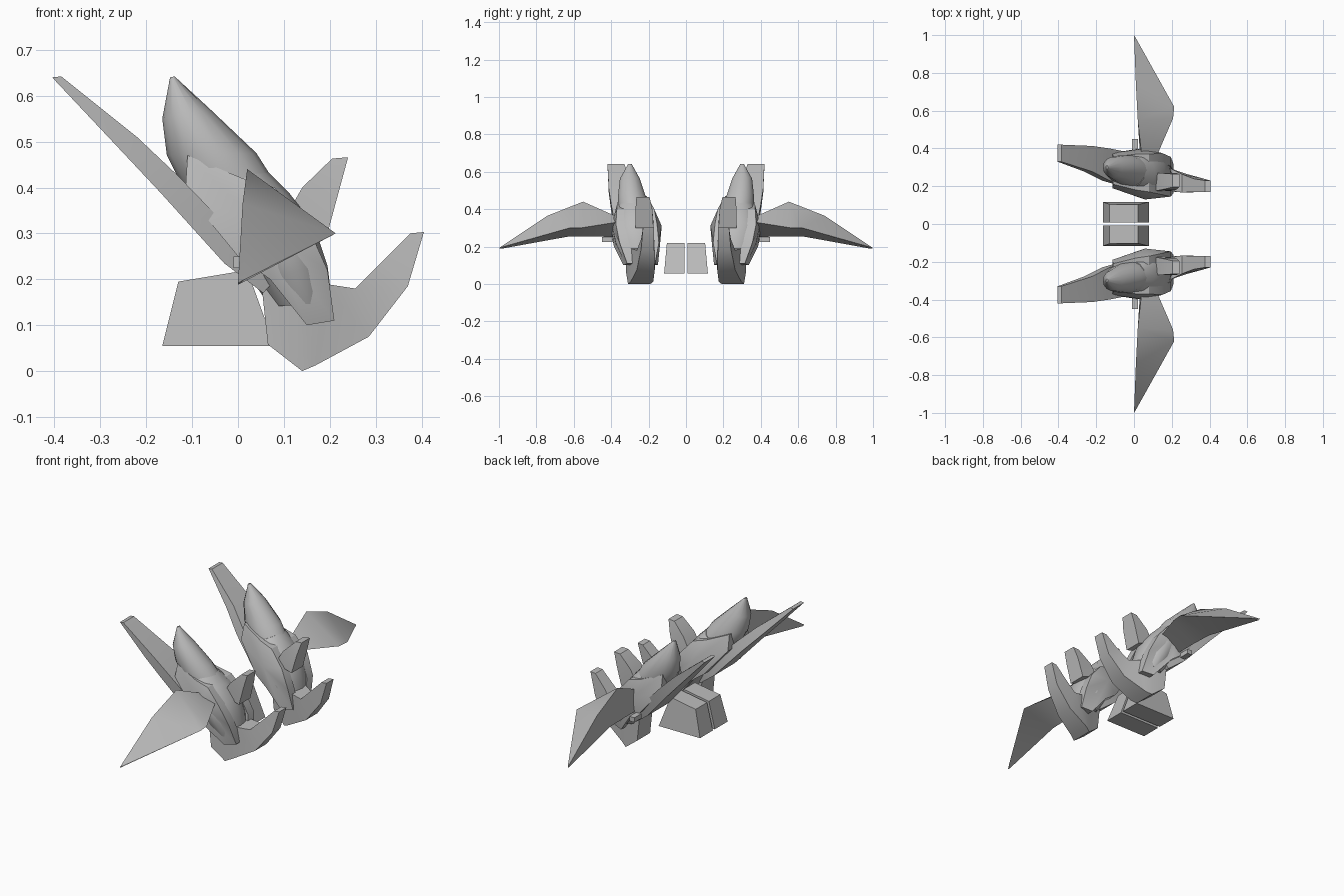
import bpy, bmesh, math
from mathutils import Vector

if "Cube" in bpy.data.objects:
    bpy.data.objects.remove(bpy.data.objects["Cube"])

grey = bpy.data.materials.new("plain_grey")
grey.use_nodes = True
COLOUR = (0.5, 0.5, 0.5, 1)
grey.diffuse_color = COLOUR
grey.node_tree.nodes["Principled BSDF"].inputs["Base Color"].default_value = COLOUR


def finish(name, bm, smooth):
    """Turn a mesh into an object mirrored to both sides."""
    bmesh.ops.recalc_face_normals(bm, faces=bm.faces)
    mesh = bpy.data.meshes.new(name)
    bm.to_mesh(mesh)
    bm.free()
    mesh.materials.append(grey)
    ob = bpy.data.objects.new(name, mesh)
    bpy.context.collection.objects.link(ob)
    bpy.ops.object.select_all(action='DESELECT')
    ob.select_set(True)
    bpy.context.view_layer.objects.active = ob
    if smooth:
        bpy.ops.object.shade_smooth_by_angle(angle=math.radians(smooth))
    mirror = ob.modifiers.new("both_sides", 'MIRROR')
    mirror.use_axis = (False, True, False)
    mirror.use_mirror_merge = False


def loft(name, rings, smooth=25):
    """Skin rings of points and close both ends."""
    bm = bmesh.new()
    rows = [[bm.verts.new(p) for p in ring] for ring in rings]
    n = len(rows[0])
    for a, b in zip(rows, rows[1:]):
        for i in range(n):
            j = (i + 1) % n
            bm.faces.new((a[i], a[j], b[j], b[i]))
    bm.faces.new(rows[0])
    bm.faces.new(rows[-1])
    finish(name, bm, smooth)


def section(ax, az, bx, bz, y, hy, sides):
    """Cross-section from a low point to a high point, hy wide each way."""
    a, b = Vector((ax, y, az)), Vector((bx, y, bz))
    mid, half = (a + b) / 2, (b - a) / 2
    if sides == 4:
        return [mid + half * s + Vector((0, hy * t, 0))
                for s, t in ((-1, -1), (-1, 1), (1, 1), (1, -1))]
    turn = [math.tau * i / sides for i in range(sides)]
    return [mid + half * math.cos(t) + Vector((0, hy * math.sin(t), 0)) for t in turn]


def tube(name, sections, sides, smooth=25):
    loft(name, [section(*s, sides) for s in sections], smooth)


def plate(name, outline, centre, thick):
    """Side armour: outline and raised centre, given depth along y."""
    bm = bmesh.new()
    rows = []
    for d in (0, thick):
        ring = [bm.verts.new((x, y + d, z)) for x, z, y in outline]
        x, z, y = centre
        hub = bm.verts.new((x, y + d, z))
        for i, v in enumerate(ring):
            bm.faces.new((v, ring[(i + 1) % len(ring)], hub))
        rows.append(ring)
    for i in range(len(outline)):
        j = (i + 1) % len(outline)
        bm.faces.new((rows[0][i], rows[0][j], rows[1][j], rows[1][i]))
    finish(name, bm, 30)


# Pointed upper hull
tube("canopy", [
    (-.148, .64, -.138, .642, .30, .01),
    (-.165, .55, -.06, .57, .30, .055),
    (-.155, .47, .04, .475, .29, .075),
    (-.12, .40, .075, .42, .28, .085),
    (-.06, .33, .10, .39, .275, .08)], 14, 40)

# Rounded main hull
tube("hull", [
    (-.09, .38, .06, .44, .28, .085),
    (-.06, .32, .11, .39, .27, .115),
    (0, .25, .165, .32, .265, .128),
    (.03, .20, .195, .23, .26, .118),
    (.07, .14, .205, .15, .255, .09)], 14, 40)

# Armour on the outer and inner faces of the hull
plate("outer_armour", [
    (-.11, .47, .355), (-.115, .39, .375), (0, .25, .395), (.07, .20, .385),
    (.15, .10, .335), (.21, .11, .315), (.195, .22, .355), (.15, .32, .375),
    (.08, .40, .37), (.01, .42, .37)], (.06, .31, .40), -.05)
plate("inner_armour", [
    (-.11, .47, .21), (-.115, .39, .19), (0, .25, .15), (.07, .20, .14),
    (.15, .10, .15), (.21, .11, .165), (.195, .22, .145), (.15, .32, .155),
    (.08, .40, .17), (.01, .42, .18)], (.06, .31, .13), .05)

# Long swept tail blade under the hull
tube("tail_blade", [
    (-.405, .64, -.385, .642, .375, .045),
    (-.262, .488, -.22, .51, .345, .068),
    (-.17, .39, -.13, .425, .315, .085),
    (-.03, .235, .02, .27, .28, .09),
    (.055, .17, .10, .22, .27, .07)], 4)

# Upturned beak and chin
tube("beak", [
    (.405, .303, .375, .30, .20, .03),
    (.37, .185, .315, .24, .205, .035),
    (.285, .075, .255, .18, .215, .048),
    (.17, .013, .19, .19, .235, .06),
    (.14, 0, .12, .20, .25, .06),
    (.065, .058, .05, .20, .265, .055)], 4)

# Short upright fin above the beak
tube("upper_fin", [
    (.205, .463, .24, .466, .23, .035),
    (.14, .40, .222, .40, .225, .045),
    (.10, .33, .195, .30, .222, .048)], 4)

# Drooping wing with a wedge section
loft("wing", [
    [(.04, .37, .36), (.125, .37, .33), (.03, .39, .25)],
    [(.02, .55, .44), (.207, .56, .30), (.025, .50, .255)],
    [(.01, .74, .365), (.213, .62, .30), (.02, .62, .255)],
    [(0, 1, .192), (.015, .975, .20), (0, .99, .188)]], 35)

# Small peg at the wing root
tube("wing_peg", [(-.01, .225, -.01, .25, .42, .03),
                  (.02, .225, .02, .25, .42, .03)], 4, 0)

# Tapered central block, one on each side of the gap
low = [(-.165, .055), (.08, .055), (.02, .22), (-.13, .195)]
loft("centre_block", [
    [(x, .008, z) for x, z in low],
    [(x, .117 - (z - .055) * .09, z) for x, z in low]], 0)
